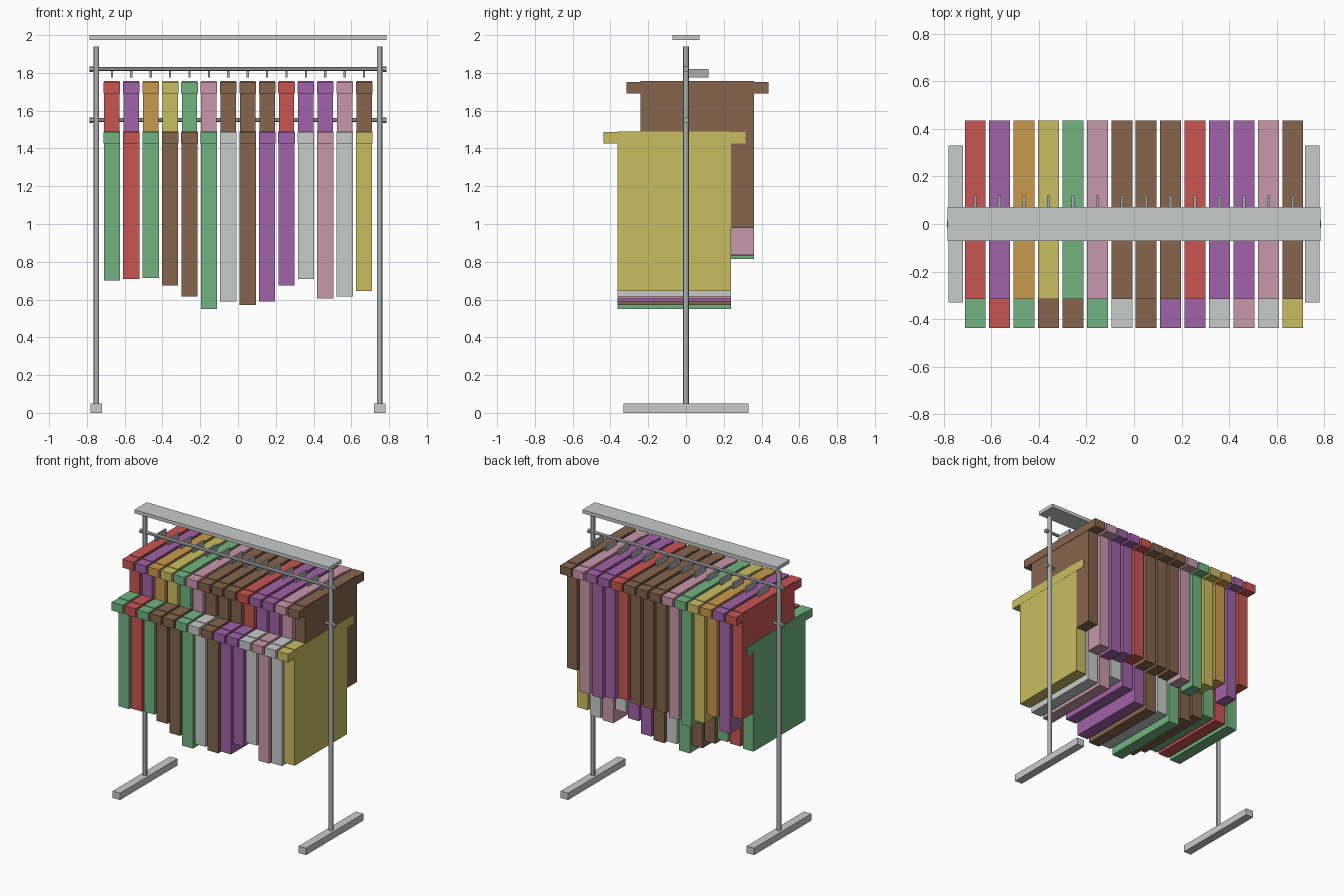
import bpy
from mathutils import Matrix, Vector

cube = bpy.data.objects.get("Cube")
if cube:
    bpy.data.objects.remove(cube, do_unlink=True)


def linear(c):
    c /= 255
    return c / 12.92 if c <= 0.04045 else ((c + 0.055) / 1.055) ** 2.4


def material(name, r, g, b):
    m = bpy.data.materials.new(name)
    m.use_nodes = True
    col = (linear(r), linear(g), linear(b), 1)
    m.diffuse_color = col
    m.node_tree.nodes["Principled BSDF"].inputs["Base Color"].default_value = col
    return m


MAT = {
    "red": material("red cloth", 200, 86, 82),
    "purple": material("purple cloth", 161, 99, 168),
    "orange": material("orange cloth", 201, 154, 76),
    "yellow": material("yellow cloth", 201, 189, 97),
    "green": material("green cloth", 114, 180, 128),
    "pink": material("pink cloth", 201, 152, 171),
    "brown": material("brown cloth", 133, 101, 77),
    "grey": material("light grey", 201, 203, 203),
    "metal": material("metal", 172, 175, 177),
}


def finish(ob, name, mat):
    ob.name = ob.data.name = name
    ob.data.materials.append(MAT[mat])
    return ob


def box(name, lo, hi, mat):
    lo, hi = Vector(lo), Vector(hi)
    bpy.ops.mesh.primitive_cube_add(size=1)
    ob = bpy.context.object
    ob.data.transform(Matrix.Translation((lo + hi) / 2) @ Matrix.Diagonal((*(hi - lo), 1)))
    return finish(ob, name, mat)


def tube(name, a, b, radius, mat):
    a, b = Vector(a), Vector(b)
    bpy.ops.mesh.primitive_cylinder_add(vertices=12, radius=radius, depth=(b - a).length)
    ob = bpy.context.object
    turn = (b - a).to_track_quat("Z", "Y").to_matrix().to_4x4()
    ob.data.transform(Matrix.Translation((a + b) / 2) @ turn)
    bpy.ops.object.shade_smooth_by_angle()
    return finish(ob, name, mat)


def garment(name, x, y, top, bottom, half_width, mat):
    # Body panel and wider shoulder bar form a T shape
    box(name + "_body", (x - half_width, y - 0.3, bottom), (x + half_width, y + 0.3, top), mat)
    box(name + "_shoulders", (x - 0.044, y - 0.376, top - 0.065),
        (x + 0.044, y + 0.376, top - 0.004), mat)


# Frame: feet, posts and sign board
for side, s in (("right", -1), ("left", 1)):
    x = s * 0.75
    box(side + "_foot", (x - 0.03, -0.33, 0), (x + 0.03, 0.33, 0.05), "grey")
    tube(side + "_post", (x, 0, 0.05), (x, 0, 1.94), 0.015, "metal")
    for level, z in (("lower", 1.55), ("upper", 1.82)):
        tube(f"{side}_{level}_cap", (s * 0.768, 0, z), (s * 0.787, 0, z), 0.015, "metal")
box("top_board", (-0.785, -0.072, 1.975), (0.785, 0.072, 2), "grey")

# Hanging rails
for level, z in (("lower", 1.55), ("upper", 1.82)):
    tube(level + "_rail", (-0.78, 0, z), (0.78, 0, z), 0.011, "metal")

# Garments: colour and hem height in two staggered rows
BACK = [("red", 0.98), ("purple", 0.85), ("orange", 0.94), ("yellow", 0.87),
        ("green", 0.815), ("pink", 0.84), ("brown", 0.86), ("brown", 0.86),
        ("brown", 0.86), ("red", 0.87), ("purple", 0.85), ("purple", 0.83),
        ("pink", 0.835), ("brown", 0.98)]
FRONT = [("green", 0.7), ("red", 0.71), ("green", 0.715), ("brown", 0.675),
         ("brown", 0.615), ("green", 0.55), ("grey", 0.59), ("brown", 0.57),
         ("purple", 0.59), ("purple", 0.675), ("grey", 0.71), ("pink", 0.605),
         ("grey", 0.615), ("yellow", 0.645)]
for i, (back, front) in enumerate(zip(BACK, FRONT)):
    x = (i - 6.5) * 0.1027
    garment(f"back_garment_{i + 1}", x, 0.06, 1.757, back[1], 0.041, back[0])
    garment(f"front_garment_{i + 1}", x, -0.062, 1.491, front[1], 0.043, front[0])
    box(f"hanger_hook_{i + 1}", (x - 0.006, 0, 1.775), (x + 0.006, 0.12, 1.82), "metal")
